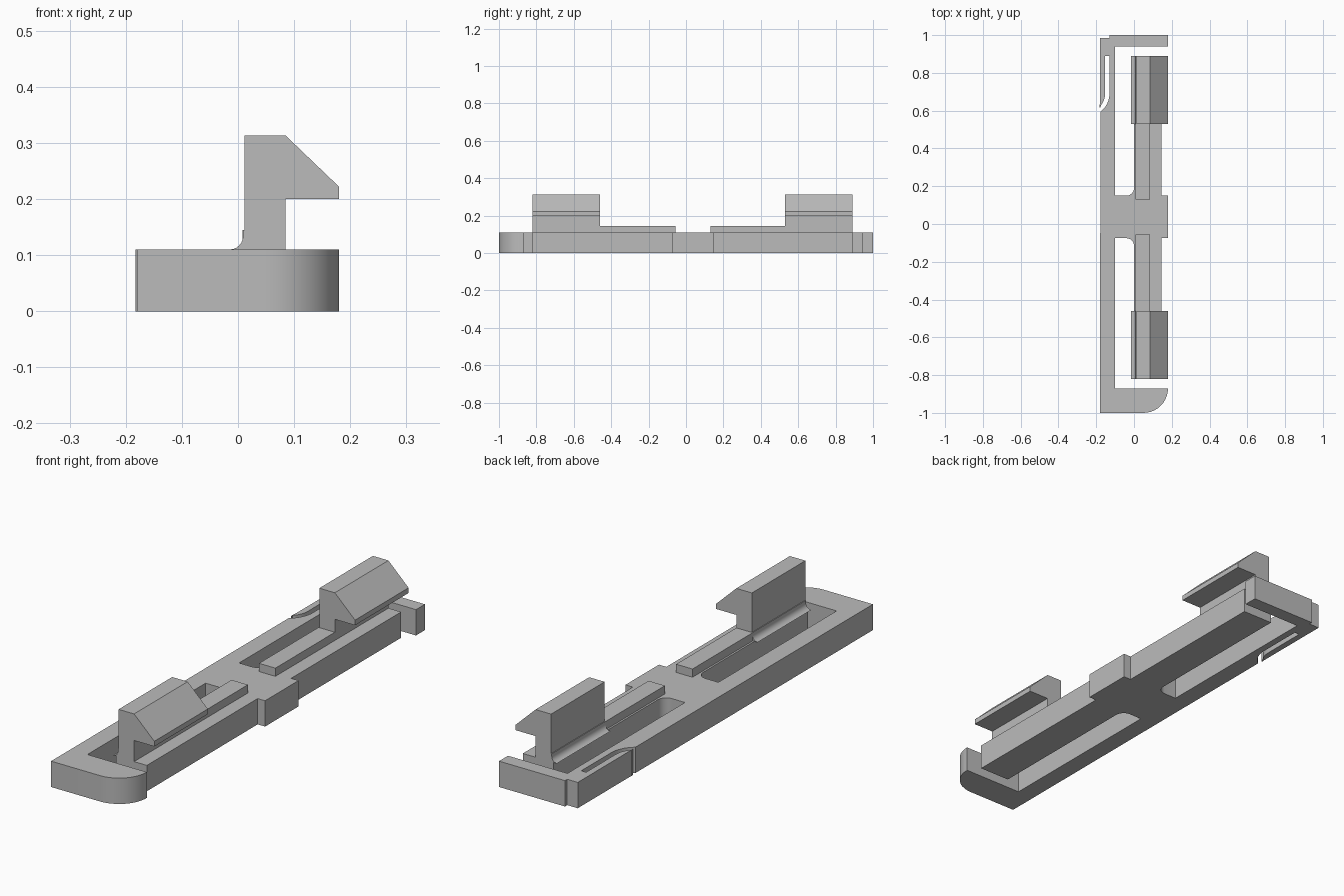
import bpy
import bmesh
from math import cos, sin, radians

cube = bpy.data.objects.get("Cube")
if cube:
    bpy.data.objects.remove(cube)

BASE_H = 0.11
grey = bpy.data.materials.new("plain grey")
grey.use_nodes = True
grey.diffuse_color = (0.5, 0.5, 0.5, 1)
grey.node_tree.nodes["Principled BSDF"].inputs["Base Color"].default_value = (0.5, 0.5, 0.5, 1)


def arc(cx, cy, r, start, end, steps=10):
    angles = [radians(start + (end - start) * i / steps) for i in range(steps + 1)]
    return [(cx + r * cos(a), cy + r * sin(a)) for a in angles]


def prism(name, points, low, high, axis="z"):
    """Extrude an outline along z (points are x, y) or along y (points are x, z)."""
    place = (lambda a, b, t: (a, b, t)) if axis == "z" else (lambda a, b, t: (a, t, b))
    bm = bmesh.new()
    face = bm.faces.new([bm.verts.new(place(a, b, low)) for a, b in points])
    new = bmesh.ops.extrude_face_region(bm, geom=[face])["geom"]
    shift = place(0, 0, high - low)
    bmesh.ops.translate(bm, vec=shift, verts=[v for v in new if isinstance(v, bmesh.types.BMVert)])
    bmesh.ops.recalc_face_normals(bm, faces=bm.faces)
    mesh = bpy.data.meshes.new(name)
    bm.to_mesh(mesh)
    bm.free()
    mesh.materials.append(grey)
    obj = bpy.data.objects.new(name, mesh)
    bpy.context.collection.objects.link(obj)
    bpy.ops.object.select_all(action="DESELECT")
    obj.select_set(True)
    bpy.context.view_layer.objects.active = obj
    bpy.ops.object.shade_smooth_by_angle(angle=radians(30))
    return obj


# Frame: side rail, both ends, centre block and the two arms in one outline
frame = [(-0.18, -1)]
frame += arc(0.05, -0.87, 0.13, -90, 0)
frame += [(-0.10, -0.87), (-0.10, -0.075)]
frame += arc(-0.04, -0.115, 0.04, 90, 0, 6)
frame += [(0, -0.82), (0.145, -0.82), (0.145, -0.075), (0.18, -0.075),
          (0.18, 0.15), (0.145, 0.15), (0.145, 0.89), (0, 0.89)]
frame += arc(-0.04, 0.19, 0.04, 0, -90, 6)
frame += [(-0.10, 0.15), (-0.10, 0.94), (0.18, 0.94), (0.18, 1), (-0.13, 1)]
frame += arc(-0.25, 0.69, 0.12, 0, -53)
prism("frame", frame, 0, BASE_H)

# Spring finger on the outer side of the rail
finger = [(-0.18, 0.985), (-0.18, 0.615)]
finger += arc(-0.25, 0.69, 0.097, -46, 0, 6)
finger += [(-0.153, 0.89), (-0.13, 0.89), (-0.13, 0.985)]
prism("spring_finger", finger, 0, BASE_H)

# Hook, ridge and fillet on each arm
hook = [(0.012, BASE_H), (0.085, BASE_H), (0.085, 0.2), (0.18, 0.2),
        (0.18, 0.222), (0.085, 0.313), (0.012, 0.313)]
ridge = [(0.008, BASE_H), (0.085, BASE_H), (0.085, 0.145), (0.008, 0.145)]
fillet = [(0.012, BASE_H), (0.012, 0.145), (0.009, 0.145)]
fillet += arc(-0.015, 0.134, 0.024, 0, -90, 6)
for side, hook_y, ridge_y in (("front", (-0.82, -0.46), (-0.46, -0.055)),
                              ("back", (0.53, 0.89), (0.13, 0.53))):
    prism(side + "_hook", hook, *hook_y, axis="y")
    prism(side + "_ridge", ridge, *ridge_y, axis="y")
    prism(side + "_fillet", fillet, *hook_y, axis="y")
